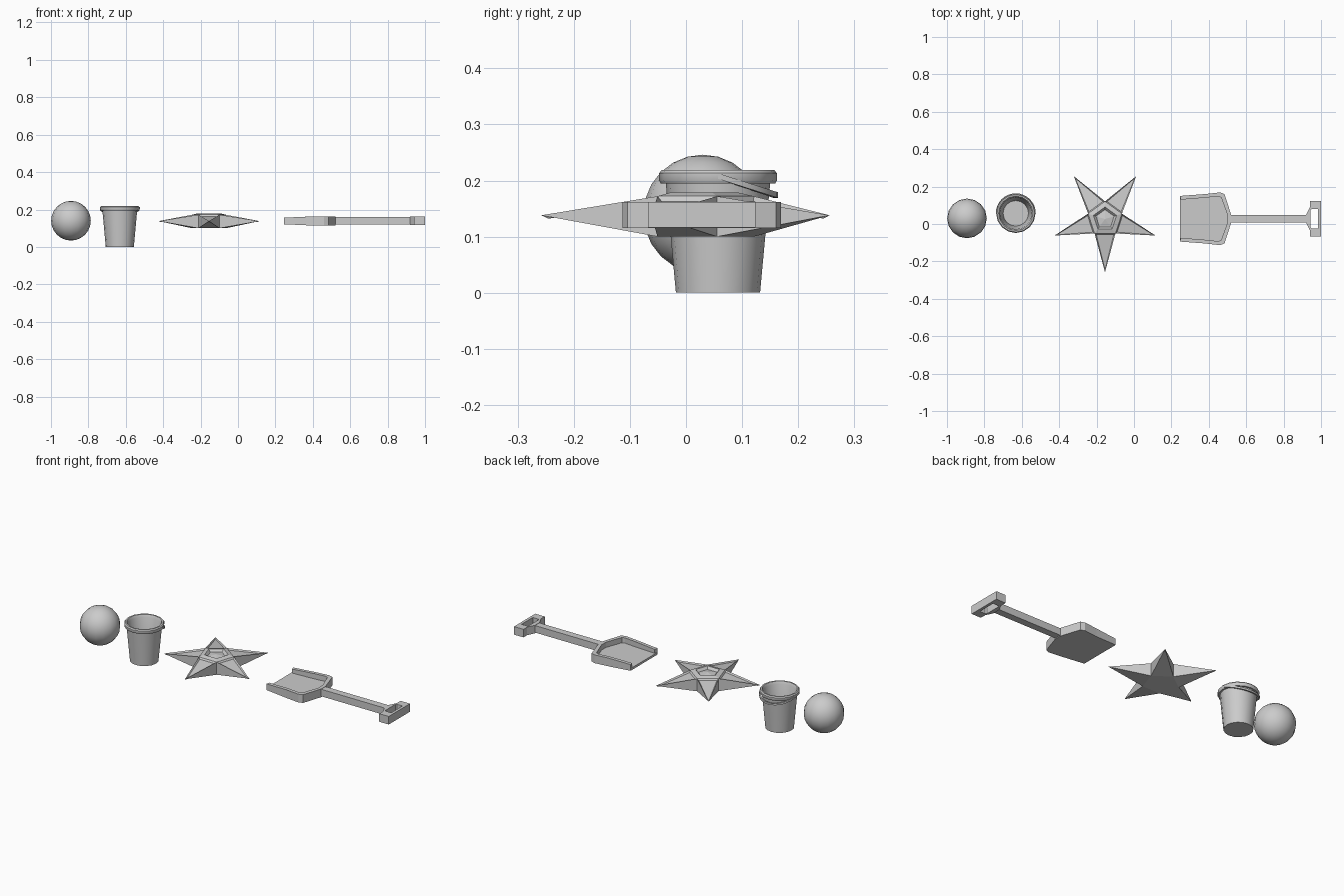
import bpy, bmesh
from math import sin, cos, pi, radians
from mathutils import Vector

if "Cube" in bpy.data.objects:
    bpy.data.objects.remove(bpy.data.objects["Cube"])


def finish(name, bm, loc=(0, 0, 0), smooth=None):
    bmesh.ops.recalc_face_normals(bm, faces=bm.faces)
    me = bpy.data.meshes.new(name)
    bm.to_mesh(me)
    bm.free()
    ob = bpy.data.objects.new(name, me)
    ob.location = loc
    bpy.context.collection.objects.link(ob)
    if smooth:
        bpy.ops.object.select_all(action='DESELECT')
        bpy.context.view_layer.objects.active = ob
        ob.select_set(True)
        bpy.ops.object.shade_smooth_by_angle(angle=radians(smooth))
    return ob


def lathe(name, profile, loc, sides, smooth):
    bm = bmesh.new()
    vs = [bm.verts.new((r, 0, z)) for r, z in profile]
    es = [bm.edges.new(p) for p in zip(vs, vs[1:])]
    bmesh.ops.spin(bm, geom=vs + es, axis=(0, 0, 1), cent=(0, 0, 0),
                   steps=sides, angle=2 * pi)
    bmesh.ops.remove_doubles(bm, verts=bm.verts, dist=1e-4)
    return finish(name, bm, loc, smooth)


def prism(name, pts, z0, z1, loc):
    bm = bmesh.new()
    f = bm.faces.new([bm.verts.new((x, y, z0)) for x, y in pts])
    r = bmesh.ops.extrude_face_region(bm, geom=[f], use_keep_orig=True)
    for v in r['geom']:
        if isinstance(v, bmesh.types.BMVert):
            v.co.z = z1
    return finish(name, bm, loc)


def mirror_y(pts):
    return pts + [(x, -y) for x, y in reversed(pts)]


# Ball
bm = bmesh.new()
bmesh.ops.create_uvsphere(bm, u_segments=16, v_segments=12, radius=0.106)
finish("ball", bm, (-0.893, 0.03, 0.14), 60)

# Bucket with rolled rim
BX, BY = -0.632, 0.057
lathe("bucket", [(0, 0), (0.075, 0), (0.093, 0.195), (0.102, 0.195),
                 (0.105, 0.2), (0.105, 0.213), (0.1, 0.219), (0.092, 0.219),
                 (0.085, 0.205), (0.068, 0.012), (0, 0.012)],
      (BX, BY, 0), 16, 35)

# Bucket handle, lying down against the back
bm = bmesh.new()
rings = []
for i in range(17):
    a = pi * i / 16
    c = Vector((cos(a), sin(a), 0))
    ring = []
    for dr, dz in ((-0.004, -0.005), (0.004, -0.005), (0.004, 0.005), (-0.004, 0.005)):
        r = 0.103 + dr
        ring.append(bm.verts.new((r * c.x, r * c.y, 0.208 + dz - 0.034 * c.y)))
    rings.append(ring)
for a, b in zip(rings, rings[1:]):
    for k in range(4):
        bm.faces.new((a[k], a[(k + 1) % 4], b[(k + 1) % 4], b[k]))
bm.faces.new(rings[0])
bm.faces.new(rings[-1])
finish("bucket_handle", bm, (BX, BY, 0), 35)

# Starfish: sharp tips, recessed arm panels and a dished centre
bm = bmesh.new()


def polar(r, deg, z):
    return bm.verts.new((r * cos(radians(deg)), r * sin(radians(deg)), z))


tips = [polar(0.284, -90 + 72 * i, 0) for i in range(5)]
top = [polar(0.095, -54 + 72 * i, 0.034) for i in range(5)]
low = [polar(0.095, -54 + 72 * i, -0.038) for i in range(5)]
bm.faces.new(low)
panels = []
for i in range(5):
    a, b = i - 1, i
    panels.append(bm.faces.new((tips[i], top[b], top[a])))
    bm.faces.new((tips[i], low[a], low[b]))
    bm.faces.new((tips[i], top[a], low[a]))
    bm.faces.new((tips[i], low[b], top[b]))
center = bm.faces.new(top)
bmesh.ops.recalc_face_normals(bm, faces=bm.faces)
bmesh.ops.inset_individual(bm, faces=panels, thickness=0.012, depth=-0.008)
bmesh.ops.inset_individual(bm, faces=[center], thickness=0.03, depth=0.007)
bmesh.ops.inset_individual(bm, faces=[center], thickness=0.014, depth=-0.014)
peak = bmesh.ops.poke(bm, faces=[center])['verts'][0]
peak.co.z += 0.008
finish("starfish", bm, (-0.155, 0.026, 0.138))

# Shovel blade: floor plus a U-shaped wall, open at the digging edge
SY = 0.028
outer = [(0.245, 0.122), (0.38, 0.132), (0.46, 0.141), (0.484, 0.132), (0.52, 0.02)]
inner = [(0.25, 0.102), (0.375, 0.112), (0.45, 0.12), (0.466, 0.114), (0.5, 0.02)]
floor = prism("shovel_floor", mirror_y(outer), 0.115, 0.132, (0, SY, 0))
wall = prism("shovel_wall", mirror_y(outer) + [(x, -y) for x, y in inner] +
             [(x, y) for x, y in reversed(inner)], 0.13, 0.162, (0, SY, 0))
for ob in (floor, wall):
    for v in ob.data.vertices:
        if v.co.x < 0.3:
            v.co.z = 0.14 + (v.co.z - 0.14) * 0.75

# Shovel shaft
prism("shovel_shaft", mirror_y([(0.51, 0.02), (0.925, 0.02)]), 0.12, 0.16, (0, SY, 0))

# Shovel grip: flat ring with a rectangular hole
out = mirror_y([(0.92, 0.021), (0.94, 0.062), (0.94, 0.096), (1.0, 0.096)])
hole = mirror_y([(0.943, 0.02), (0.943, 0.045), (0.95, 0.051), (0.984, 0.051)])
bm = bmesh.new()
loops = [[bm.verts.new((x, y, z)) for x, y in pts]
         for pts, z in ((out, 0.116), (out, 0.162), (hole, 0.162), (hole, 0.116))]
for k in range(4):
    a, b = loops[k], loops[(k + 1) % 4]
    for i in range(8):
        j = (i + 1) % 8
        bm.faces.new((a[i], a[j], b[j], b[i]))
finish("shovel_grip", bm, (0, SY, 0))
